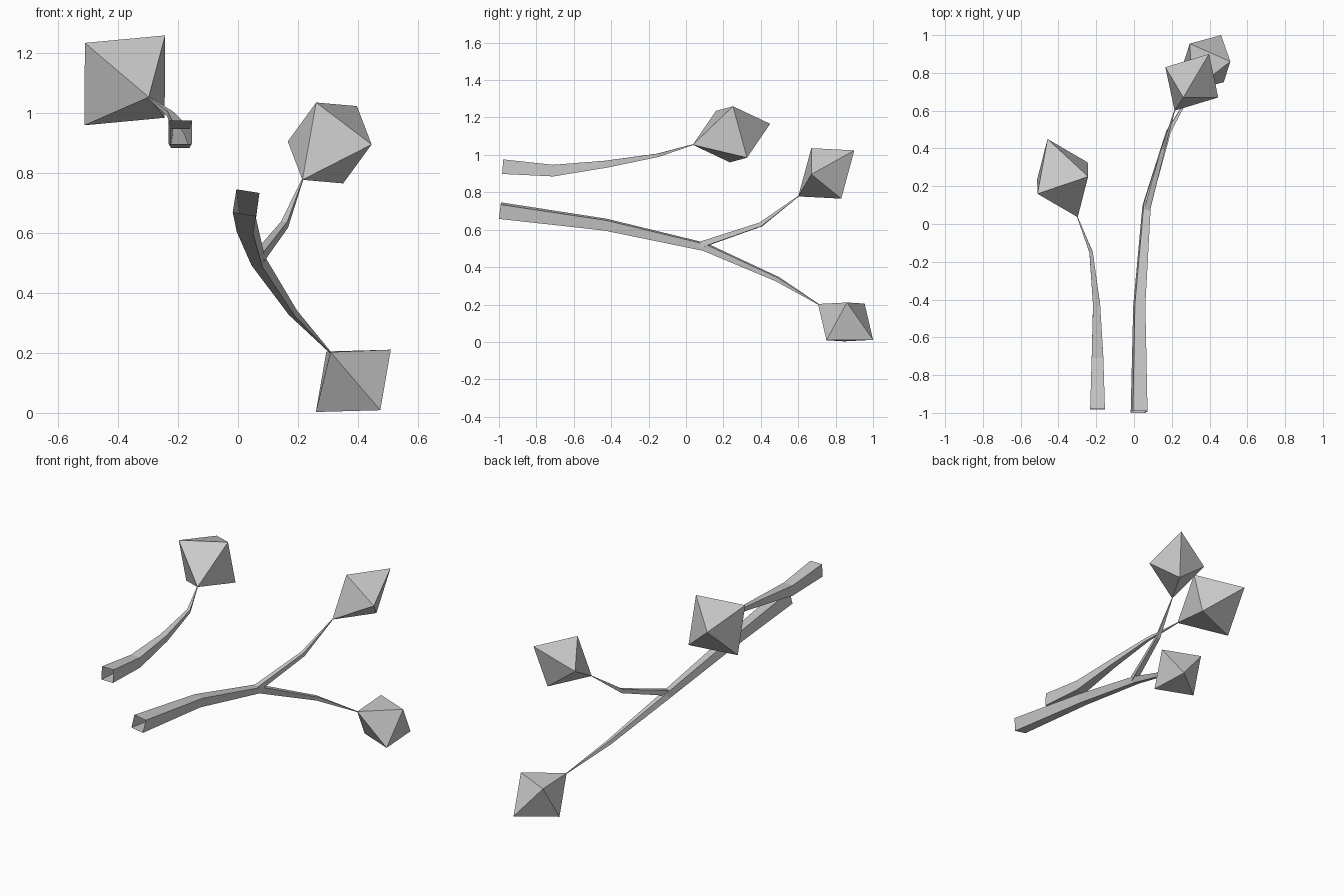
import bpy, bmesh, math
from mathutils import Vector, Matrix

cube = bpy.data.objects.get("Cube")
if cube:
    bpy.data.objects.remove(cube, do_unlink=True)

grey = bpy.data.materials.new("pale_grey")
grey.use_nodes = True
COLOUR = (0.6, 0.6, 0.6, 1)
grey.diffuse_color = COLOUR
grey.node_tree.nodes["Principled BSDF"].inputs["Base Color"].default_value = COLOUR


def finish(name, bm):
    mesh = bpy.data.meshes.new(name)
    bm.to_mesh(mesh)
    bm.free()
    mesh.materials.append(grey)
    obj = bpy.data.objects.new(name, mesh)
    bpy.context.collection.objects.link(obj)


def stem(name, path, roll=0):
    """Open square tube; each path entry is (centre, half width)."""
    bm = bmesh.new()
    points = [Vector(p) for p, _ in path]
    rings = []
    for i, (_, half) in enumerate(path):
        before, after = points[max(i - 1, 0)], points[min(i + 1, len(points) - 1)]
        tangent = (after - before).normalized()
        side = tangent.cross(Vector((0, 0, 1))).normalized()
        up = side.cross(tangent)
        turn = Matrix.Rotation(math.radians(roll), 3, tangent)
        rings.append([bm.verts.new(points[i] + turn @ (side * a + up * b) * half)
                      for a, b in ((-1, -1), (1, -1), (1, 1), (-1, 1))])
    for near, far in zip(rings, rings[1:]):
        for i in range(4):
            j = (i + 1) % 4
            bm.faces.new((near[i], far[i], far[j], near[j]))
    finish(name, bm)


def bud(name, centre, *axes):
    """Eight-sided bud from a centre and three half axes."""
    bm = bmesh.new()
    for axis in axes:
        for sign in (-1, 1):
            bm.verts.new(Vector(centre) + sign * Vector(axis))
    bmesh.ops.convex_hull(bm, input=bm.verts[:])
    bmesh.ops.recalc_face_normals(bm, faces=bm.faces[:])
    finish(name, bm)


# Single stem with its bud
stem("single_stem", [((-0.193, -0.98, 0.937), 0.039),
                     ((-0.193, -0.71, 0.916), 0.031),
                     ((-0.198, -0.43, 0.95), 0.019),
                     ((-0.227, -0.15, 0.998), 0.009),
                     ((-0.30, 0.038, 1.055), 0.002)])
bud("single_bud", (-0.378, 0.243, 1.11),
    (0.08, -0.207, -0.056), (0.135, 0.008, 0.15), (-0.133, -0.083, 0.125))

# Forked stem: main run, then the rising branch
stem("forked_stem", [((0.027, -0.995, 0.702), 0.039),
                     ((0.028, -0.43, 0.627), 0.028),
                     ((0.067, 0.1, 0.508), 0.019),
                     ((0.183, 0.49, 0.335), 0.011),
                     ((0.308, 0.707, 0.202), 0.002)], roll=9)
stem("rising_branch", [((0.07, 0.08, 0.52), 0.016),
                       ((0.155, 0.4, 0.628), 0.011),
                       ((0.215, 0.6, 0.778), 0.002)])

# Buds of the forked stem
bud("upper_bud", (0.306, 0.75, 0.901),
    (-0.091, -0.15, -0.123), (-0.045, -0.08, 0.135), (0.14, -0.08, -0.005))
bud("lower_bud", (0.385, 0.853, 0.107),
    (-0.076, -0.147, 0.096), (0.125, 0.007, 0.104), (0.09, -0.102, -0.098))
